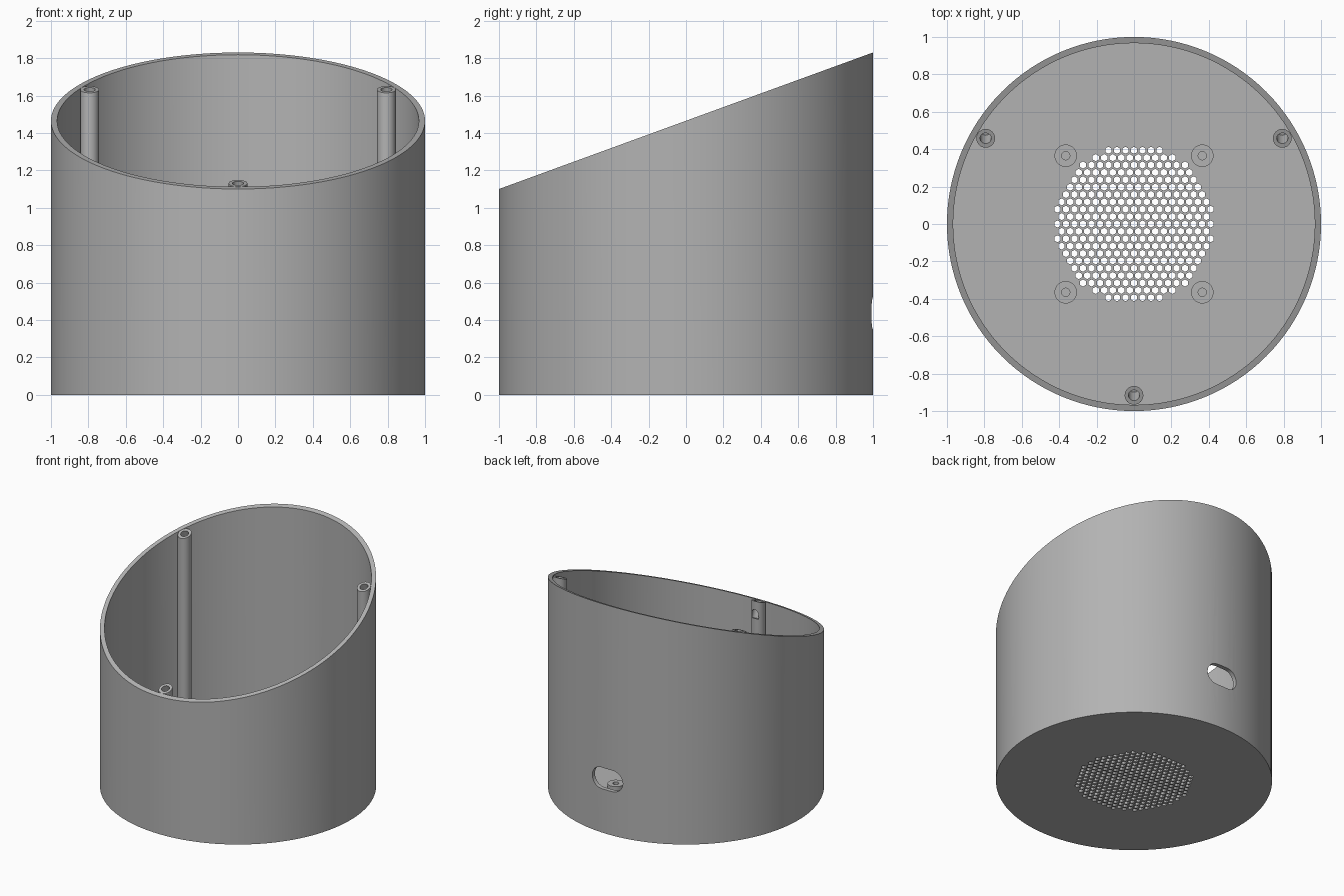
import bpy, bmesh, math
from mathutils import Matrix, Vector

if "Cube" in bpy.data.objects:
    bpy.data.objects.remove(bpy.data.objects["Cube"])

MID, SLOPE = 1.465, 0.365      # slanted rim plane: z = MID + SLOPE * y
FLOOR = 0.03
TILT = math.atan(SLOPE)

grey = bpy.data.materials.new("plain_grey")
grey.use_nodes = True
grey.diffuse_color = (0.45, 0.45, 0.45, 1)
grey.node_tree.nodes["Principled BSDF"].inputs["Base Color"].default_value = (0.45, 0.45, 0.45, 1)


def rim(y):
    return MID + SLOPE * y


def to_object(name, bm):
    bmesh.ops.recalc_face_normals(bm, faces=bm.faces)
    mesh = bpy.data.meshes.new(name)
    bm.to_mesh(mesh)
    bm.free()
    mesh.materials.append(grey)
    obj = bpy.data.objects.new(name, mesh)
    bpy.context.collection.objects.link(obj)
    return obj


def lathe(name, x, y, rings, sides):
    """Stack of rings (radius, height); height None follows the slanted rim."""
    bm = bmesh.new()
    loops = []
    for radius, z in rings:
        loop = []
        for i in range(sides):
            a = math.tau * i / sides
            px, py = x + radius * math.cos(a), y + radius * math.sin(a)
            loop.append(bm.verts.new((px, py, rim(py) if z is None else z)))
        loops.append(loop)
    for low, high in zip(loops, loops[1:]):
        for i in range(sides):
            j = (i + 1) % sides
            bm.faces.new((low[i], low[j], high[j], high[i]))
    bm.faces.new(loops[0])
    bm.faces.new(loops[-1])
    return to_object(name, bm)


def cut(obj, cutter):
    """Subtract the cutter from the object, then discard the cutter."""
    cutter.hide_render = True
    mod = obj.modifiers.new("cut", "BOOLEAN")
    mod.operation, mod.solver, mod.object = "DIFFERENCE", "EXACT", cutter
    bpy.context.view_layer.objects.active = obj
    bpy.ops.object.modifier_apply(modifier=mod.name)
    bpy.data.objects.remove(cutter)


def smooth(obj):
    bpy.ops.object.select_all(action="DESELECT")
    obj.select_set(True)
    bpy.context.view_layer.objects.active = obj
    bpy.ops.object.shade_smooth_by_angle(angle=math.radians(30))


# Cup: outer wall, slanted rim, inner wall and floor
body = lathe("cup_body", 0, 0, [(1, 0), (1, None), (0.967, None), (0.967, FLOOR)], 128)

# Grille: honeycomb of small holes through the floor
STEP = 0.0455
bm = bmesh.new()
for row in range(-10, 11):
    for col in range(-10, 11):
        x = (col + 0.5 * (row % 2)) * STEP
        y = row * STEP * math.sqrt(3) / 2
        if math.hypot(x, y) < 0.42:
            bmesh.ops.create_cone(bm, cap_ends=True, segments=6, radius1=0.019, radius2=0.019,
                                  depth=0.2, matrix=Matrix.Translation((x, y, 0)))
cut(body, to_object("grille_cutter", bm))

# Cable slot: rounded opening through the back wall
bm = bmesh.new()
R, HALF = 0.085, 0.05
outline = []
for i in range(26):
    side = 1 if i < 13 else -1
    a = math.pi * ((i % 13) / 12 - 0.5) + (0 if side > 0 else math.pi)
    outline.append(bm.verts.new((side * HALF + R * math.cos(a), 0.8, 0.435 + R * math.sin(a))))
face = bm.faces.new(outline)
new = bmesh.ops.extrude_face_region(bm, geom=[face])["geom"]
bmesh.ops.translate(bm, vec=(0, 0.4, 0), verts=[v for v in new if isinstance(v, bmesh.types.BMVert)])
cut(body, to_object("slot_cutter", bm))
smooth(body)

# Screw posts: full height along the wall, holes square to the slanted rim
for name, x, y in (("left_post", 0.793, 0.458), ("right_post", -0.793, 0.458), ("front_post", 0, -0.916)):
    post = lathe(name, x, y, [(0.05, FLOOR - 0.01), (0.05, None)], 32)
    bm = bmesh.new()
    place = Matrix.Translation(Vector((x, y, rim(y)))) @ Matrix.Rotation(TILT, 4, "X")
    bmesh.ops.create_cone(bm, cap_ends=True, segments=24, radius1=0.03, radius2=0.03,
                          depth=0.26, matrix=place)
    cut(post, to_object("screw_cutter", bm))
    smooth(post)

# Standoffs: four low bosses with blind holes around the grille
for sx in (-1, 1):
    for sy in (-1, 1):
        name = ("front" if sy < 0 else "back") + ("_left" if sx > 0 else "_right") + "_standoff"
        boss = lathe(name, sx * 0.365, sy * 0.365,
                     [(0.06, FLOOR - 0.01), (0.06, 0.066), (0.022, 0.066), (0.022, FLOOR)], 32)
        smooth(boss)
